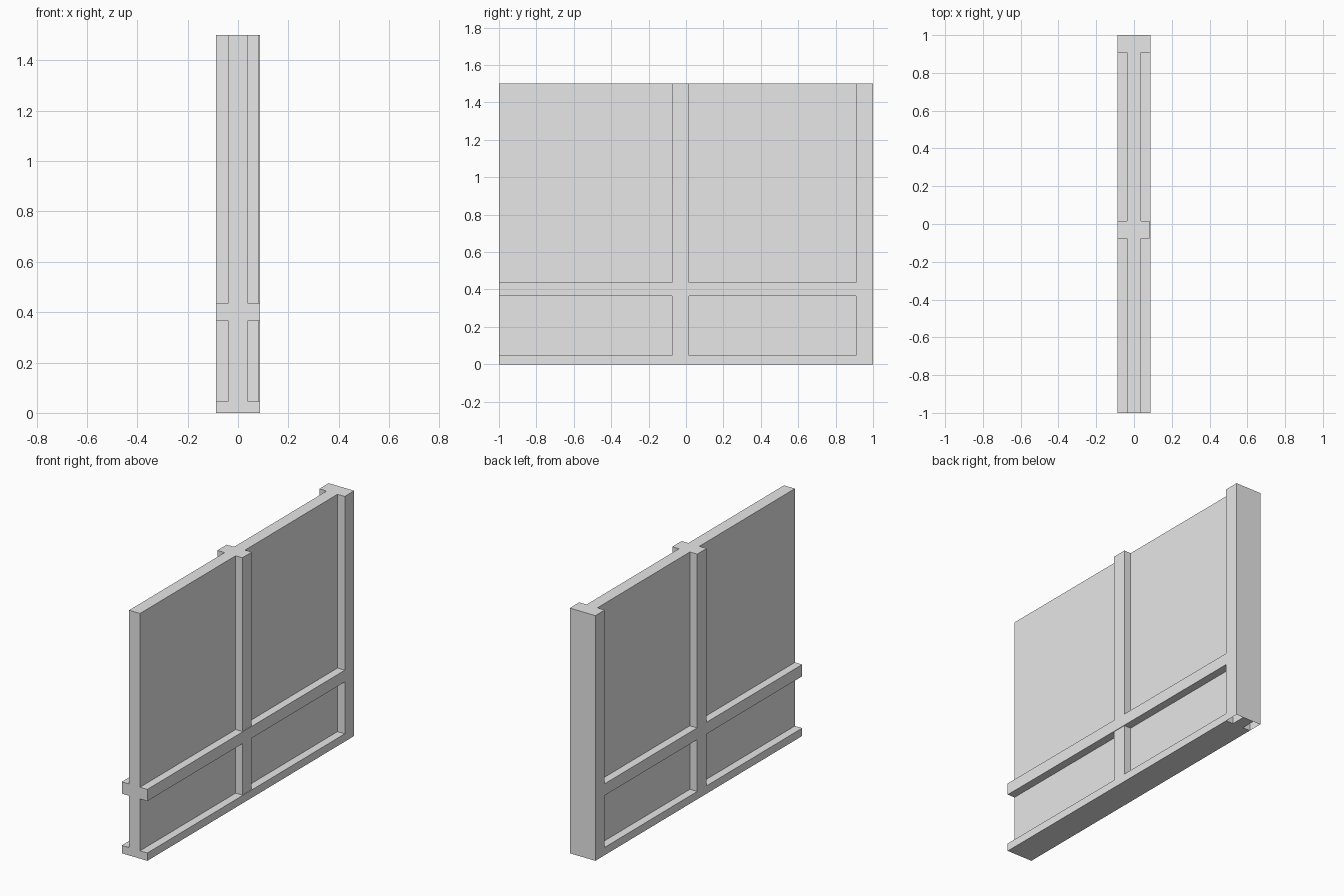
import bpy
import bmesh

cube = bpy.data.objects.get("Cube")
if cube:
    bpy.data.objects.remove(cube, do_unlink=True)

grey = bpy.data.materials.new("light_grey")
grey.use_nodes = True
colour = (0.8, 0.8, 0.8, 1)
grey.diffuse_color = colour
grey.node_tree.nodes["Principled BSDF"].inputs["Base Color"].default_value = colour

HALF = 0.0865    # half thickness across the frame
CORE = 0.037     # half thickness of the panel
HEIGHT = 1.5
POST = 0.909     # inner edge of the end post


def box(name, xs, ys, zs, open_bottom=False):
    """Axis-aligned box between pairs of limits."""
    bm = bmesh.new()
    bmesh.ops.create_cube(bm, size=1)
    for v in bm.verts:
        v.co = [lim[0] if c < 0 else lim[1] for c, lim in zip(v.co, (xs, ys, zs))]
    if open_bottom:
        bm.normal_update()
        under = [f for f in bm.faces if f.normal.z < -0.5]
        bmesh.ops.delete(bm, geom=under, context='FACES_ONLY')
    mesh = bpy.data.meshes.new(name)
    bm.to_mesh(mesh)
    bm.free()
    mesh.materials.append(grey)
    obj = bpy.data.objects.new(name, mesh)
    bpy.context.collection.objects.link(obj)
    return obj


# Full-size thin panel
box("panel", (-CORE, CORE), (-1, 1), (0, HEIGHT))

# Framing strips on both faces of the panel
for side, sign in (("left", 1), ("right", -1)):
    def strip(name, ys, zs, reach=HALF, open_bottom=False):
        xs = sorted((sign * CORE, sign * reach))
        box(f"{side}_{name}", xs, ys, zs, open_bottom)

    strip("bottom_rail", (-1, POST), (0, 0.048))
    strip("middle_rail", (-1, POST), (0.365, 0.437))
    # The left upright sits slightly behind the rails
    reach = HALF - 0.004 if sign > 0 else HALF
    strip("lower_upright", (-0.076, 0.015), (0.048, 0.365), reach)
    strip("upper_upright", (-0.076, 0.015), (0.437, HEIGHT), reach)
    # End post flange, hollow underneath
    strip("end_post", (POST, 1), (0, HEIGHT), open_bottom=True)
